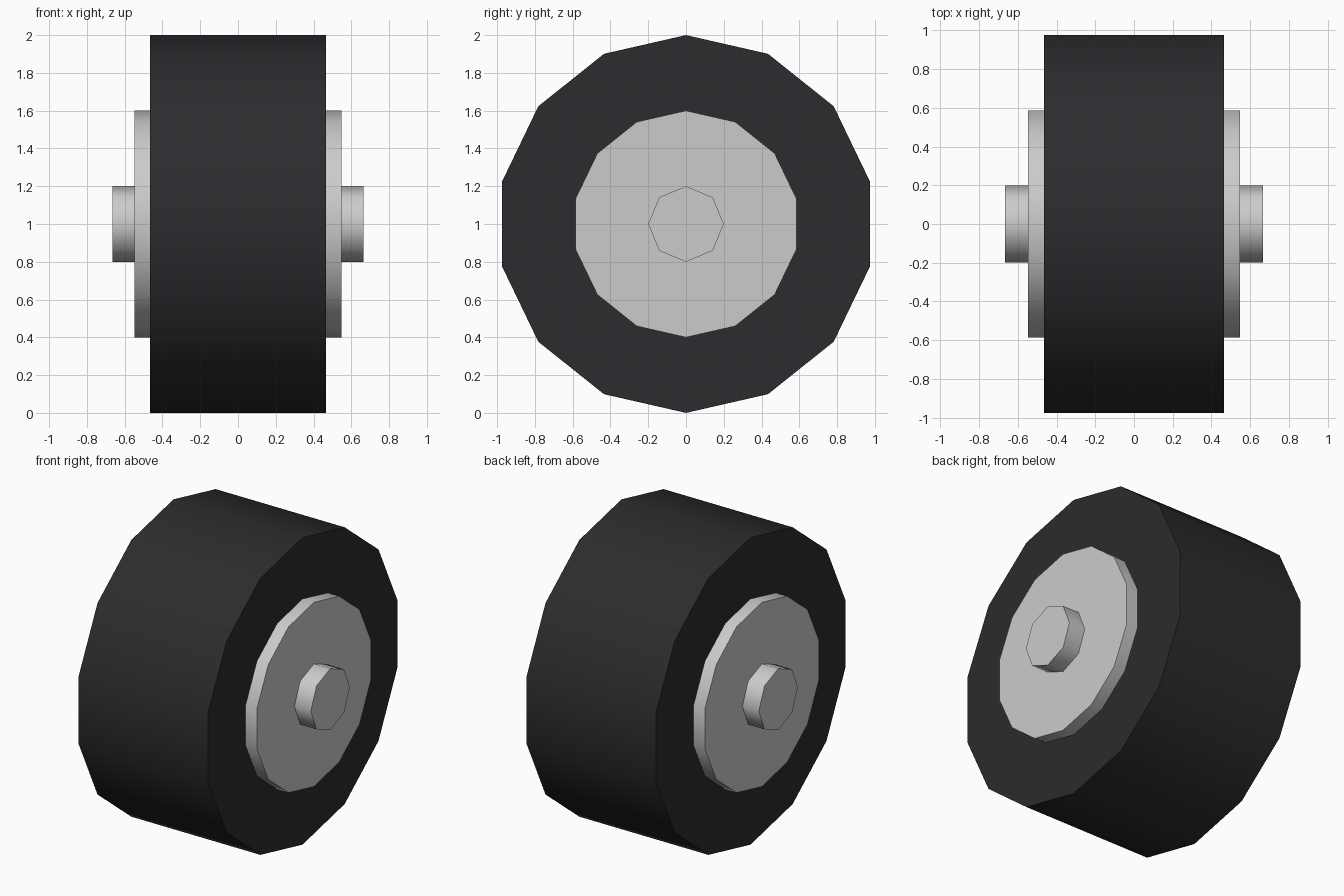
import bpy
from math import radians

if "Cube" in bpy.data.objects:
    bpy.data.objects.remove(bpy.data.objects["Cube"])


def disc(name, sides, radius, half_width, material=None):
    """Solid prism along x with a corner pointing straight up."""
    bpy.ops.mesh.primitive_cylinder_add(
        vertices=sides, radius=radius, depth=2 * half_width,
        location=(0, 0, 1), rotation=(radians(90), 0, radians(90)))
    obj = bpy.context.object
    obj.name = name
    bpy.ops.object.transform_apply(location=False, rotation=True, scale=False)
    # smooth around the rim, crisp at the flat sides
    bpy.ops.object.shade_smooth_by_angle(angle=radians(60))
    if material:
        obj.data.materials.append(material)
    return obj


rubber = bpy.data.materials.new("black_rubber")
rubber.diffuse_color = (0.025, 0.025, 0.028, 1)
rubber.use_nodes = True
rubber.node_tree.nodes["Principled BSDF"].inputs["Base Color"].default_value = rubber.diffuse_color

# Tyre, hub and axle share one axis
disc("tyre", 14, 1.0, 0.465, rubber)
disc("hub", 14, 0.6, 0.547)
disc("axle", 8, 0.2, 0.665)
